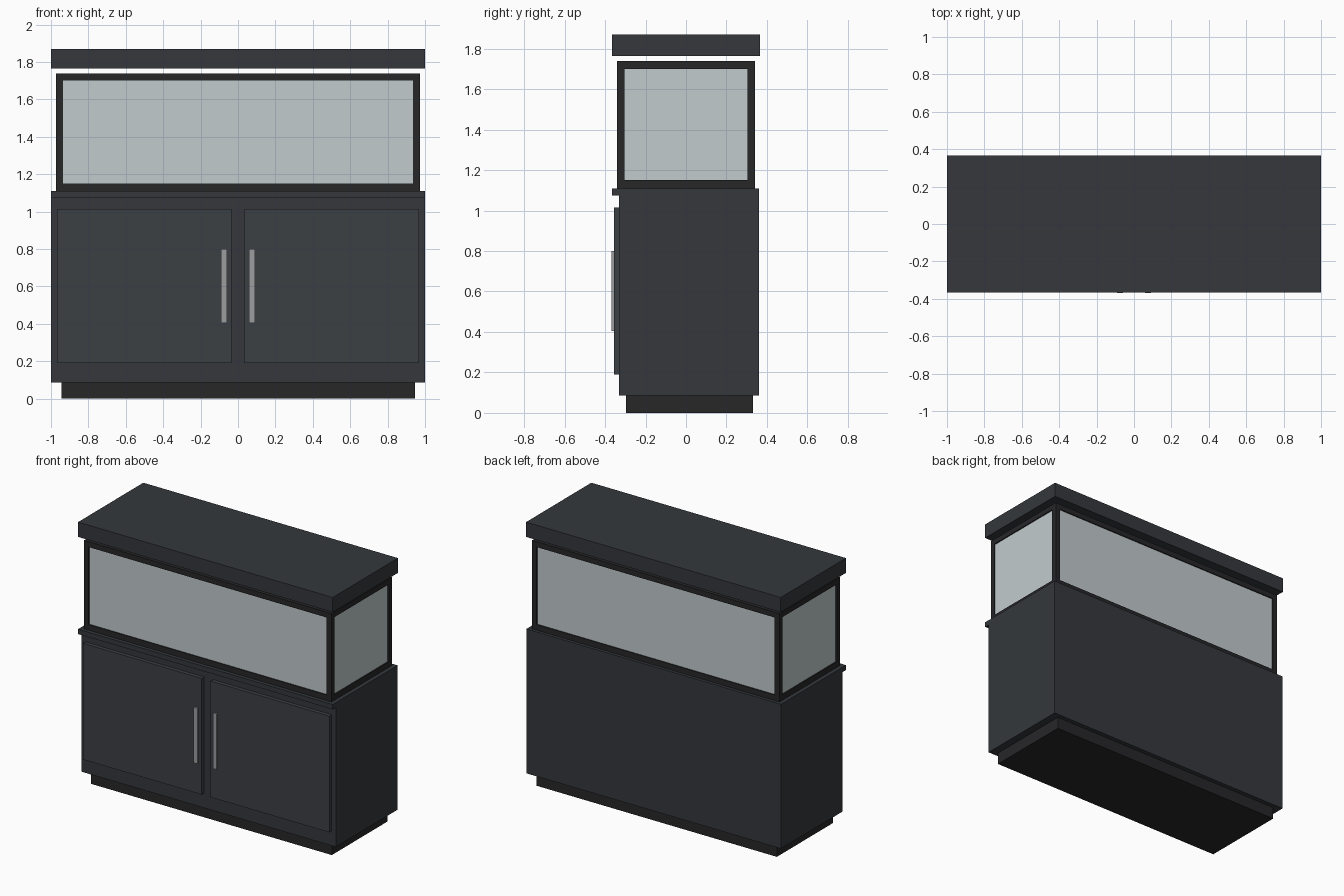
import bpy, bmesh
from mathutils import Vector

if "Cube" in bpy.data.objects:
    bpy.data.objects.remove(bpy.data.objects["Cube"])


def material(name, r, g, b):
    m = bpy.data.materials.new(name)
    m.diffuse_color = (r, g, b, 1)
    m.use_nodes = True
    m.node_tree.nodes["Principled BSDF"].inputs["Base Color"].default_value = m.diffuse_color
    return m


CABINET = material("charcoal", 0.035, 0.039, 0.045)
DOOR = material("door_grey", 0.046, 0.050, 0.056)
TRIM = material("black_trim", 0.02, 0.02, 0.022)
GLASS = material("pale_glass", 0.54, 0.60, 0.61)
METAL = material("metal", 0.33, 0.34, 0.35)


def box(name, x, y, z, mat):
    """Box from (min, max) ranges on each axis."""
    bm = bmesh.new()
    bmesh.ops.create_cube(bm, size=1)
    for v in bm.verts:
        v.co = Vector([a + (b - a) * (c + 0.5) for (a, b), c in zip((x, y, z), v.co)])
    me = bpy.data.meshes.new(name)
    bm.to_mesh(me)
    bm.free()
    me.materials.append(mat)
    ob = bpy.data.objects.new(name, me)
    bpy.context.collection.objects.link(ob)
    return ob


# Cabinet stand
box("plinth", (-0.945, 0.945), (-0.297, 0.33), (0, 0.085), TRIM)
box("cabinet", (-1, 1), (-0.33, 0.362), (0.085, 1.075), CABINET)
box("counter", (-1, 1), (-0.366, 0.362), (1.075, 1.11), CABINET)

# Doors and handles, one pair per side
for side, s in (("left", -1), ("right", 1)):
    box(side + "_door", sorted((s * 0.035, s * 0.967)), (-0.357, -0.33), (0.19, 1.015), DOOR)
    box(side + "_handle", sorted((s * 0.06, s * 0.09)), (-0.368, -0.357), (0.405, 0.80), METAL)

# Tank: glass body in a frame of rails and corner posts
TX, TY, T = 0.972, 0.34, 0.037
box("tank_glass", (-TX + 0.008, TX - 0.008), (-TY + 0.008, TY - 0.008), (1.13, 1.72), GLASS)
box("tank_bottom_frame", (-TX, TX), (-TY, TY), (1.11, 1.15), TRIM)
box("tank_top_frame", (-TX, TX), (-TY, TY), (1.70, 1.738), TRIM)
for sx in (-1, 1):
    for sy in (-1, 1):
        box("corner_post", sorted((sx * TX, sx * (TX - T))),
            sorted((sy * TY, sy * (TY - T))), (1.15, 1.70), TRIM)

# Hood floating just above the tank
box("hood", (-1, 1), (-0.366, 0.366), (1.765, 1.87), CABINET)
